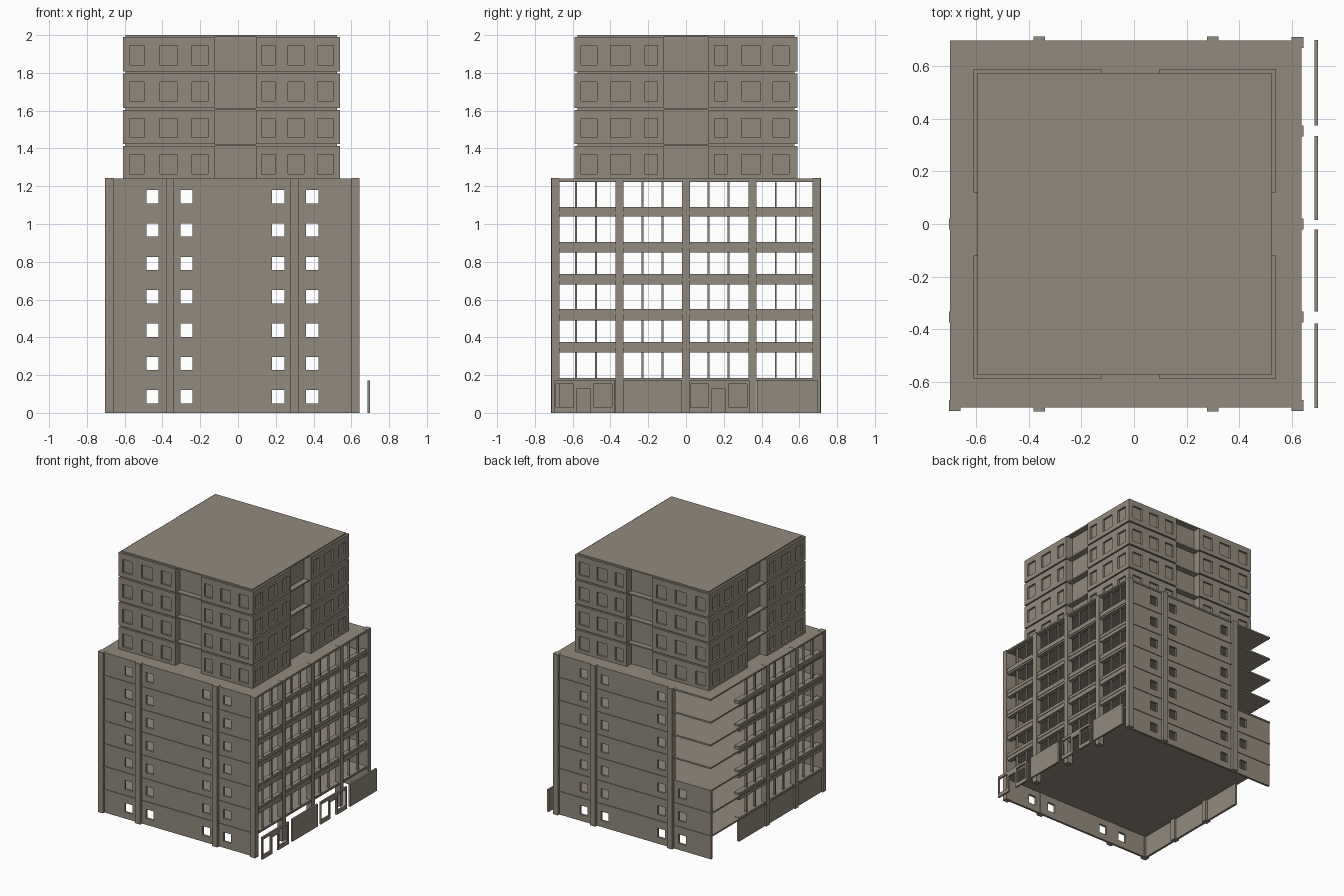
import bpy, bmesh

if "Cube" in bpy.data.objects:
    bpy.data.objects.remove(bpy.data.objects["Cube"])

# One concrete colour for the whole building
MAT = bpy.data.materials.new("warm grey concrete")
MAT.diffuse_color = (0.29, 0.255, 0.205, 1)
MAT.use_nodes = True
MAT.node_tree.nodes["Principled BSDF"].inputs["Base Color"].default_value = MAT.diffuse_color


def finish(bm, name):
    bmesh.ops.remove_doubles(bm, verts=bm.verts, dist=1e-5)
    bmesh.ops.recalc_face_normals(bm, faces=bm.faces)
    me = bpy.data.meshes.new(name)
    bm.to_mesh(me)
    bm.free()
    me.materials.append(MAT)
    ob = bpy.data.objects.new(name, me)
    bpy.context.collection.objects.link(ob)
    return ob


def boxes(name, items):
    """One object made of boxes given as (x0, x1, y0, y1, z0, z1)."""
    me_bm = bmesh.new()
    for x0, x1, y0, y1, z0, z1 in items:
        r = bmesh.ops.create_cube(me_bm, size=1)
        for v in r["verts"]:
            v.co = ((x0 + x1) / 2 + v.co.x * (x1 - x0),
                    (y0 + y1) / 2 + v.co.y * (y1 - y0),
                    (z0 + z1) / 2 + v.co.z * (z1 - z0))
    me = bpy.data.meshes.new(name)
    me_bm.to_mesh(me)
    me_bm.free()
    me.materials.append(MAT)
    ob = bpy.data.objects.new(name, me)
    bpy.context.collection.objects.link(ob)
    return ob


def panel(name, axis, d0, d1, u0, u1, z0, z1, holes):
    """Wall plate with rectangular openings (ua, ub, za, zb).
    axis 'x': runs along x, thickness d in y; axis 'y': the reverse."""
    us = sorted({u0, u1, *[h[0] for h in holes], *[h[1] for h in holes]})
    zs = sorted({z0, z1, *[h[2] for h in holes], *[h[3] for h in holes]})
    nu, nz = len(us) - 1, len(zs) - 1

    def solid(i, j):
        if not (0 <= i < nu and 0 <= j < nz):
            return False
        u, z = (us[i] + us[i + 1]) / 2, (zs[j] + zs[j + 1]) / 2
        return not any(a < u < b and c < z < d for a, b, c, d in holes)

    bm = bmesh.new()

    def quad(*pts):
        bm.faces.new([bm.verts.new((u, d, z) if axis == 'x' else (d, u, z))
                      for u, d, z in pts])

    for i in range(nu):
        for j in range(nz):
            if not solid(i, j):
                continue
            a, b, c, e = us[i], us[i + 1], zs[j], zs[j + 1]
            for d in (d0, d1):
                quad((a, d, c), (b, d, c), (b, d, e), (a, d, e))
            for di, u in ((-1, a), (1, b)):
                if not solid(i + di, j):
                    quad((u, d0, c), (u, d1, c), (u, d1, e), (u, d0, e))
            for dj, z in ((-1, c), (1, e)):
                if not solid(i, j + dj):
                    quad((a, d0, z), (b, d0, z), (b, d1, z), (a, d1, z))
    return finish(bm, name)


# ---------- lower block ----------
FL = 0.1765                       # storey height
TOP = 7 * FL
WIN_X = [(-0.485, -0.42), (-0.305, -0.24), (0.18, 0.245), (0.36, 0.425)]


def wall_holes(u0, u1, floors):
    return [(a, b, k * FL + 0.05, k * FL + 0.12)
            for a, b in WIN_X if u0 < a < u1 for k in range(floors)]


# Floor slabs and roof slab, hidden behind the spandrel bands
boxes("floor_slabs", [(-0.70, 0.638, -0.698, 0.698, k * FL - 0.006, k * FL + 0.006)
                      for k in range(1, 8)])

# Front wall, back wall, and the low remaining part of the back corner
panel("front_wall", 'x', -0.692, -0.675, -0.695, 0.635, 0, TOP, wall_holes(-1, 1, 7))
panel("back_wall", 'x', 0.675, 0.692, -0.36, 0.635, 0, TOP, wall_holes(-0.36, 1, 7))
panel("back_corner_wall", 'x', 0.675, 0.692, -0.70, -0.36, 0, 3 * FL,
      wall_holes(-1, -0.36, 3))

# Columns round the edge; the back left corner has none
H = 1.243
cols = [(x, y) for x in (-0.36, 0.30) for y in (-0.693, 0.693)]
cols += [(0.622, y) for y in (-0.69, -0.353, 0, 0.353, 0.69)]
cols += [(-0.682, y) for y in (-0.69, -0.353, 0)]
boxes("columns", [(x - 0.022, x + 0.022, y - 0.021, y + 0.021, 0, H) for x, y in cols])

# Spandrel bands and mullions on both long glazed sides
BANDS = [(1.04, 1.09), (0.85, 0.905), (0.68, 0.735), (0.49, 0.55), (0.32, 0.375),
         (0.17, 0.185), (1.222, 1.238)]
for side, x0, x1, ymax, bays in (("right", 0.60, 0.634, 0.68, (-0.53, -0.177, 0.172, 0.528)),
                                 ("left", -0.692, -0.65, 0.337, (-0.53, -0.177, 0.172))):
    boxes(side + "_bands", [(x0, x1, -0.68, ymax, a, b) for a, b in BANDS])
    xm = (x0 + x1) / 2
    boxes(side + "_mullions", [(xm - 0.008, xm + 0.008, c + s - 0.005, c + s + 0.005, 0.18, 1.225)
                               for c in bays for s in (-0.053, 0.053)])

# Closed ground storey on the left side
boxes("left_ground_wall", [(-0.692, -0.675, -0.68, 0.337, 0, 0.172)])

# Shop fronts standing free in front of the right side
for i, (a, b) in enumerate(((-0.70, -0.378), (-0.333, -0.02), (0.015, 0.335), (0.375, 0.70))):
    holes = []
    if i % 2 == 0:
        holes = [(a + 0.01, a + 0.105, 0.03, 0.152), (a + 0.12, a + 0.195, 0, 0.127),
                 (a + 0.21, a + 0.308, 0.03, 0.152)]
    panel("shop_front", 'y', 0.686, 0.70, a, b, 0, 0.172, holes)

# ---------- tower ----------
X0, X1, Y = -0.61, 0.54, 0.59
T, DEEP = 0.015, 0.058            # window depth, recess depth
RX, RY = (-0.123, 0.095), (-0.12, 0.12)
TWX = [(-0.575, -0.495), (-0.415, -0.32), (-0.245, -0.16),
       (0.125, 0.195), (0.265, 0.35), (0.42, 0.505)]
TWY = [(-0.555, -0.47), (-0.40, -0.295), (-0.22, -0.15),
       (0.15, 0.22), (0.295, 0.395), (0.46, 0.545)]

for k in range(4):
    z0 = 1.23 + 0.1925 * k
    z1 = z0 + 0.182
    # body with a recess in the middle of each side, and the slab above
    body = [(X0 + DEEP, X1 - DEEP, -Y + DEEP, Y - DEEP, z0, z1)]
    for xa, xb in ((X0 + T, RX[0]), (RX[1], X1 - T)):
        for ya, yb in ((-Y + T, RY[0]), (RY[1], Y - T)):
            body.append((xa, xb, ya, yb, z0, z1))
    boxes("tower_body", body)
    boxes("tower_slab", [(X0 + T, X1 - T, -Y + T, Y - T, z1, z0 + 0.1925)])

    # outer wall plates with window openings
    def cut(wins, a, b):
        return [(p, q, z0 + 0.035, z0 + 0.137) for p, q in wins if a < p < b]

    for s in (-1, 1):
        for a, b in ((X0, RX[0]), (RX[1], X1)):
            panel("tower_wall", 'x', s * Y, s * (Y - T), a, b, z0, z1, cut(TWX, a, b))
        for a, b in ((-Y + T, RY[0]), (RY[1], Y - T)):
            d0, d1 = (X0, X0 + T) if s < 0 else (X1, X1 - T)
            panel("tower_wall", 'y', d0, d1, a, b, z0, z1, cut(TWY, a, b))
